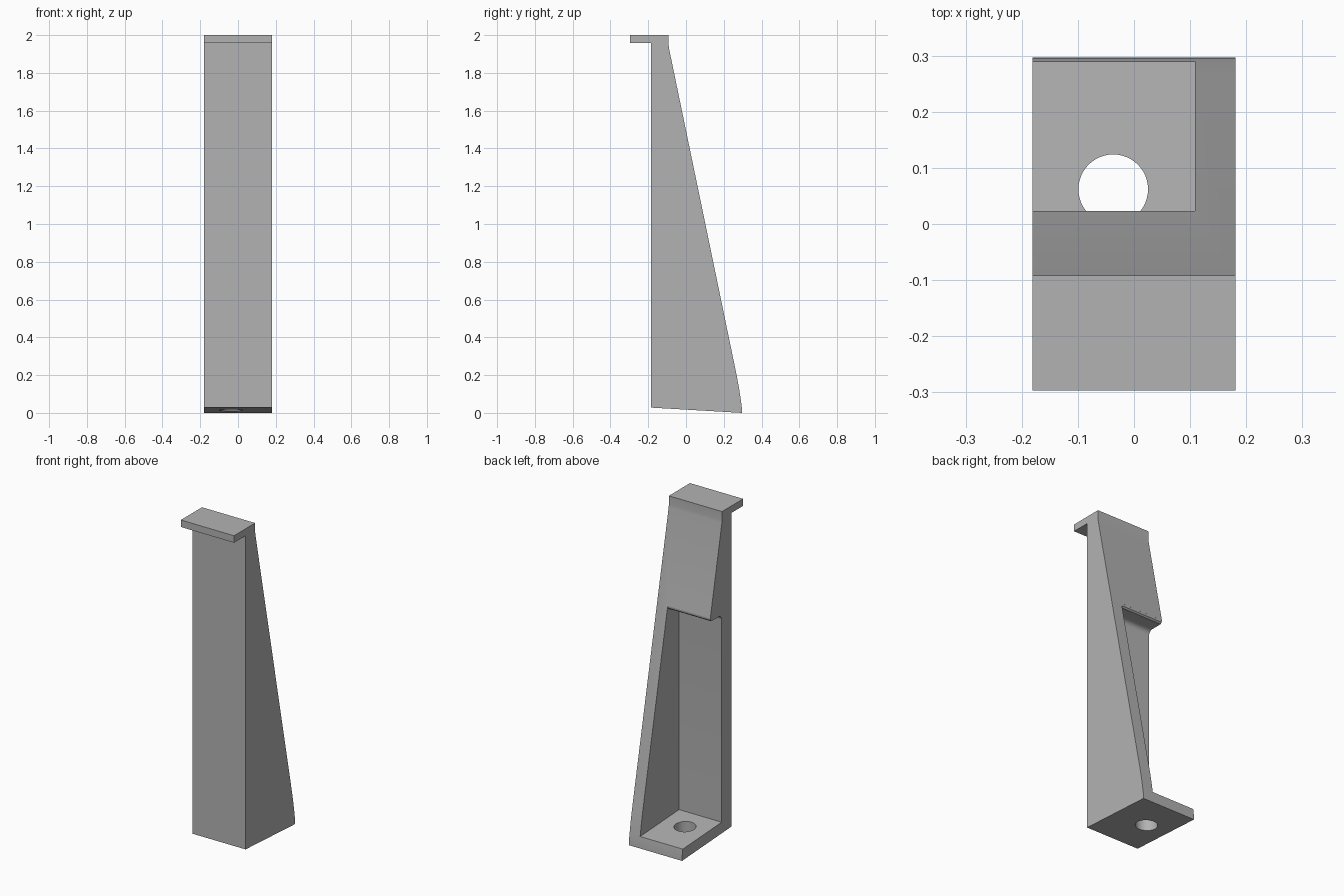
import bpy, bmesh, math

cube = bpy.data.objects.get("Cube")
if cube:
    bpy.data.objects.remove(cube, do_unlink=True)

grey = bpy.data.materials.new("plain_grey")
grey.use_nodes = True
colour = (0.45, 0.45, 0.45, 1)
grey.diffuse_color = colour
grey.node_tree.nodes["Principled BSDF"].inputs["Base Color"].default_value = colour

HALF = 0.181      # half width
WALL_IN = 0.109   # inner face of the side wall
SPINE = -0.088    # inner face of the front spine


def prism(name, profile, x0, x1):
    """Extrude a (y, z) outline along x."""
    bm = bmesh.new()
    face = bm.faces.new([bm.verts.new((x0, y, z)) for y, z in profile])
    out = bmesh.ops.extrude_face_region(bm, geom=[face])
    moved = [v for v in out["geom"] if isinstance(v, bmesh.types.BMVert)]
    bmesh.ops.translate(bm, vec=(x1 - x0, 0, 0), verts=moved)
    bmesh.ops.recalc_face_normals(bm, faces=bm.faces[:])
    mesh = bpy.data.meshes.new(name)
    bm.to_mesh(mesh)
    bm.free()
    obj = bpy.data.objects.new(name, mesh)
    mesh.materials.append(grey)
    bpy.context.collection.objects.link(obj)
    return obj


def cut(target, cutter):
    cutter.hide_render = True
    cutter.hide_viewport = True
    mod = target.modifiers.new(cutter.name, "BOOLEAN")
    mod.operation = "DIFFERENCE"
    mod.solver = "EXACT"
    mod.object = cutter


# Tapered body with the hooked top lip and curved heel
bracket = prism("bracket_body", [
    (-0.185, 0.028), (0.297, 0), (0.295, 0.035), (0.290, 0.07), (0.280, 0.135),
    (0.267, 0.205), (-0.090, 1.93), (-0.092, 1.95), (-0.092, 2),
    (-0.297, 2), (-0.297, 1.957), (-0.185, 1.957)], -HALF, HALF)

# Pocket between foot and upper block, with a fillet at its inner top corner
r, top = 0.03, 1.365
fillet = [(SPINE + r - r * math.sin(a), top - r + r * math.cos(a))
          for a in (math.pi / 2 * i / 8 for i in range(9))]
pocket = prism("pocket_cutter",
               [(SPINE, 0.091), (0.5, 0.058), (0.5, 1.385), (0.0225, 1.385),
                (0.021, 1.373), (0.012, top)] + fillet, -0.4, WALL_IN)
cut(bracket, pocket)

# Screw hole through the foot
bpy.ops.mesh.primitive_cylinder_add(vertices=48, radius=0.062, depth=0.4,
                                    location=(-0.037, 0.062, 0))
hole = bpy.context.object
hole.name = "hole_cutter"
hole.data.materials.append(grey)
cut(bracket, hole)

# Apply the cuts and smooth the curved faces
bpy.ops.object.select_all(action="DESELECT")
bpy.context.view_layer.objects.active = bracket
bracket.select_set(True)
for mod in list(bracket.modifiers):
    bpy.ops.object.modifier_apply(modifier=mod.name)
for cutter in (pocket, hole):
    bpy.data.objects.remove(cutter, do_unlink=True)
bpy.ops.object.shade_smooth_by_angle(angle=math.radians(25))
